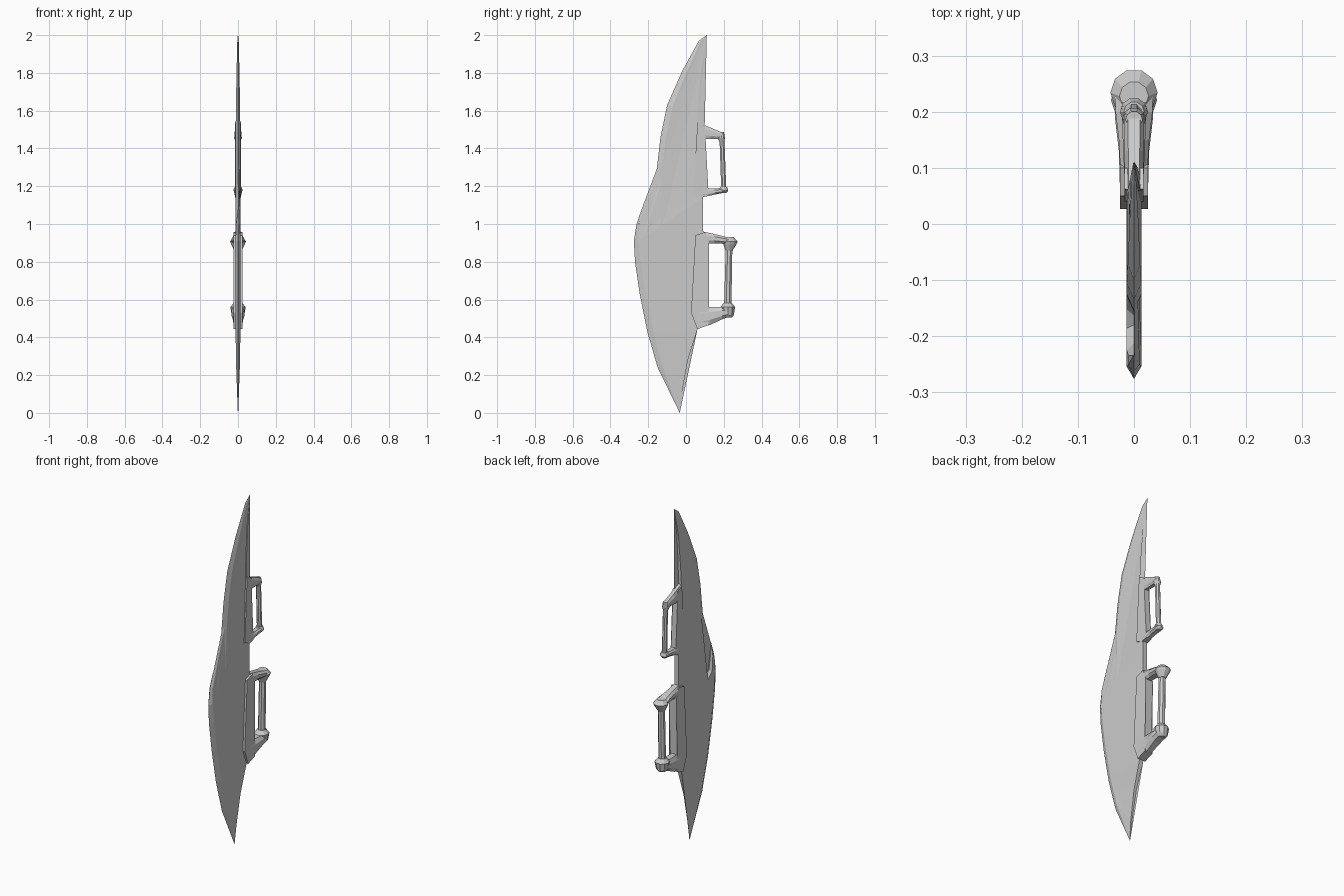
import bpy, bmesh, math
from mathutils import Vector


def finish(name, bm):
    bmesh.ops.recalc_face_normals(bm, faces=bm.faces)
    mesh = bpy.data.meshes.new(name)
    bm.to_mesh(mesh)
    bm.free()
    ob = bpy.data.objects.new(name, mesh)
    bpy.context.collection.objects.link(ob)
    return ob


def slab(name, points):
    """Side-on outline of (y, z, half thickness, edge bevel width)."""
    bm = bmesh.new()
    n = len(points)
    rings = [[], [], []]
    for i, (y, z, t, w) in enumerate(points):
        a = Vector(points[i - 1][:2])
        b = Vector(points[(i + 1) % n][:2])
        d = (b - a).normalized()
        iy, iz = y - d.y * w, z + d.x * w
        rings[0].append(bm.verts.new((-t, iy, iz)))
        rings[1].append(bm.verts.new((0, y, z)))
        rings[2].append(bm.verts.new((t, iy, iz)))
    for a, b in zip(rings, rings[1:]):
        for i in range(n):
            j = (i + 1) % n
            bm.faces.new((a[i], a[j], b[j], b[i]))
    caps = [bm.faces.new(rings[0]), bm.faces.new(rings[2])]
    bmesh.ops.triangulate(bm, faces=caps, ngon_method='EAR_CLIP')
    return finish(name, bm)


def skin(name, rings):
    """Join matching rings of points and close the ends."""
    bm = bmesh.new()
    loops = [[bm.verts.new(p) for p in ring] for ring in rings]
    n = len(loops[0])
    for a, b in zip(loops, loops[1:]):
        for i in range(n):
            j = (i + 1) % n
            bm.faces.new((a[i], a[j], b[j], b[i]))
    bm.faces.new(loops[0])
    bm.faces.new(loops[-1])
    return finish(name, bm)


def arm(name, sections):
    """Chamfered bar through sections of (y, z low, z high, half width)."""
    rings = []
    for y, lo, hi, w in sections:
        c = (hi - lo) * 0.28
        k = w * 0.6
        rings.append([(-k, y, lo), (k, y, lo), (w, y, lo + c), (w, y, hi - c),
                      (k, y, hi), (-k, y, hi), (-w, y, hi - c), (-w, y, lo + c)])
    return skin(name, rings)


def turned(name, sections, sides=10):
    """Faceted round part through sections of (y, z, radius)."""
    rings = []
    for y, z, r in sections:
        ang = [2 * math.pi * (i + 0.5) / sides for i in range(sides)]
        rings.append([(r * math.sin(a), y + r * math.cos(a), z) for a in ang])
    return skin(name, rings)


# Blade with a sharpened front edge, a hook and a flat spine
T = 0.013
slab("blade", [
    (0.11, 2.0, 0.001, 0), (0.068, 1.97, 0.004, 0.010), (-0.02, 1.81, 0.008, 0.025),
    (-0.10, 1.63, 0.011, 0.03), (-0.135, 1.46, T, 0.03), (-0.155, 1.29, T, 0.03),
    (-0.157, 1.14, T, 0.03), (-0.145, 1.0, T, 0.022), (-0.15, 0.935, T, 0.016),
    (-0.163, 0.908, T, 0.014), (-0.18, 0.898, T, 0.014), (-0.213, 0.93, T, 0.013),
    (-0.226, 1.01, 0.010, 0.009), (-0.234, 1.08, 0.001, 0), (-0.262, 1.0, 0.010, 0.012),
    (-0.276, 0.91, T, 0.022), (-0.270, 0.80, T, 0.03), (-0.245, 0.63, T, 0.03),
    (-0.205, 0.43, T, 0.03), (-0.15, 0.24, 0.010, 0.025), (-0.033, 0.0, 0.001, 0),
    (-0.02, 0.115, 0.005, 0), (0.01, 0.28, 0.009, 0), (0.06, 0.44, T, 0),
    (0.085, 0.62, T, 0), (0.09, 0.95, T, 0), (0.09, 1.14, T, 0),
    (0.08, 1.34, T, 0), (0.06, 1.54, 0.012, 0), (0.065, 1.65, 0.010, 0),
    (0.08, 1.83, 0.007, 0)])

# Mounting plates that wrap the spine
lower = [(0.05, 0.94), (0.10, 0.957), (0.123, 0.90), (0.11, 0.56),
         (0.12, 0.465), (0.06, 0.443), (0.027, 0.53)]
upper = [(0.062, 1.538), (0.10, 1.52), (0.10, 1.45), (0.115, 1.19),
         (0.12, 1.15), (0.085, 1.14), (0.04, 1.16), (0.055, 1.45)]
slab("lower_plate", [(y, z, 0.025, 0) for y, z in reversed(lower)])
slab("upper_plate", [(y, z, 0.017, 0) for y, z in reversed(upper)])

# Arms reaching out to the grips
arm("lower_handle_bottom_arm", [(0.06, 0.445, 0.56, 0.025), (0.13, 0.467, 0.56, 0.027),
                                (0.19, 0.495, 0.56, 0.034), (0.225, 0.508, 0.56, 0.034)])
arm("lower_handle_top_arm", [(0.09, 0.895, 0.96, 0.024), (0.15, 0.898, 0.947, 0.027),
                             (0.20, 0.895, 0.935, 0.033), (0.245, 0.89, 0.922, 0.034)])
arm("upper_handle_top_arm", [(0.06, 1.45, 1.54, 0.017), (0.13, 1.45, 1.51, 0.017),
                             (0.195, 1.452, 1.483, 0.018)])
arm("upper_handle_bottom_arm", [(0.08, 1.14, 1.188, 0.017), (0.15, 1.155, 1.188, 0.02),
                                (0.21, 1.167, 1.192, 0.022)])

# Knobs at the ends of the grips
turned("lower_handle_bottom_knob", [(0.222, 0.505, 0.022), (0.222, 0.518, 0.033),
                                    (0.221, 0.56, 0.041), (0.221, 0.582, 0.023)])
turned("lower_handle_top_knob", [(0.228, 0.86, 0.02), (0.232, 0.892, 0.036),
                                 (0.234, 0.908, 0.042), (0.228, 0.93, 0.026)])
turned("upper_handle_bottom_knob", [(0.20, 1.163, 0.014), (0.20, 1.177, 0.025),
                                    (0.20, 1.197, 0.018)])
turned("upper_handle_top_knob", [(0.189, 1.438, 0.014), (0.187, 1.456, 0.021),
                                 (0.186, 1.486, 0.015)])

# Faceted grips
turned("lower_grip", [(0.221, 0.57, 0.021), (0.228, 0.88, 0.019)], 8)
turned("upper_grip", [(0.20, 1.18, 0.0145), (0.19, 1.46, 0.014)], 8)
